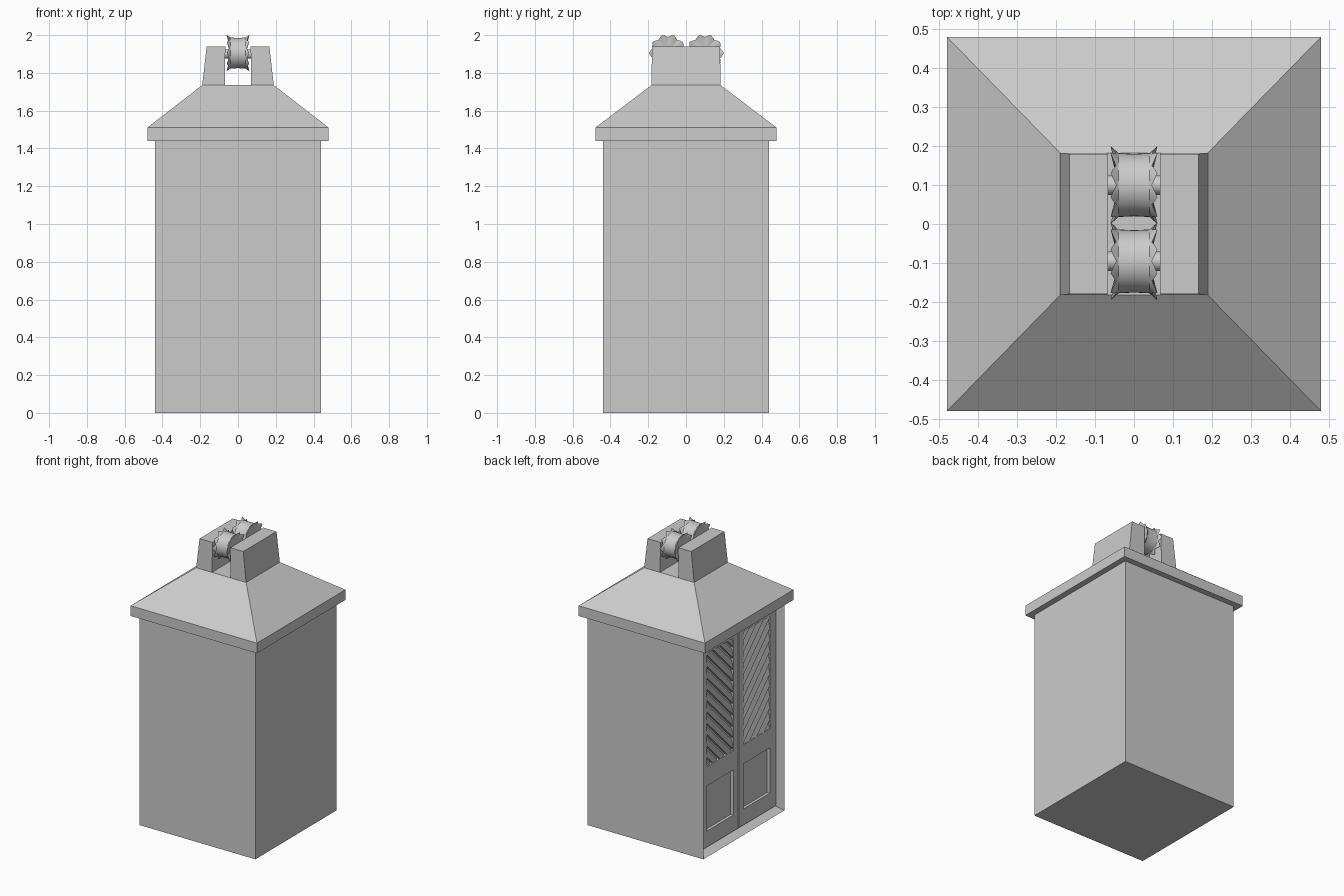
import bpy, bmesh, math
from mathutils import Vector, Matrix

if "Cube" in bpy.data.objects:
    bpy.data.objects.remove(bpy.data.objects["Cube"])


def finish(name, bm, smooth=False):
    bmesh.ops.recalc_face_normals(bm, faces=bm.faces)
    me = bpy.data.meshes.new(name)
    bm.to_mesh(me)
    bm.free()
    ob = bpy.data.objects.new(name, me)
    bpy.context.collection.objects.link(ob)
    if smooth:
        bpy.ops.object.select_all(action='DESELECT')
        ob.select_set(True)
        bpy.context.view_layer.objects.active = ob
        bpy.ops.object.shade_smooth_by_angle(angle=math.radians(32))
    return ob


def add_box(bm, lo, hi):
    lo, hi = Vector(lo), Vector(hi)
    m = Matrix.Translation((lo + hi) / 2) @ Matrix.Diagonal((*(hi - lo), 1))
    return bmesh.ops.create_cube(bm, size=1, matrix=m)["verts"]


def loft(bm, rings):
    loops = [[bm.verts.new(p) for p in r] for r in rings]
    for a, b in zip(loops, loops[1:]):
        for i in range(len(a)):
            j = (i + 1) % len(a)
            bm.faces.new((a[i], a[j], b[j], b[i]))
    bm.faces.new(loops[0][::-1])
    bm.faces.new(loops[-1])


def rect(x0, x1, y, z):
    return [(x0, -y, z), (x1, -y, z), (x1, y, z), (x0, y, z)]


def mirror(ob, axis):
    mod = ob.modifiers.new("mirror", 'MIRROR')
    mod.use_axis = [i == axis for i in range(3)]


# Cabinet body with the door opening sunk into the left side
bm = bmesh.new()
add_box(bm, (-.44, -.44, 0), (.44, .44, 1.44))
bm.normal_update()
side = min(bm.faces, key=lambda f: f.calc_center_median().x)
bmesh.ops.inset_region(bm, faces=[side], thickness=.035, use_even_offset=True)
for v in side.verts:
    v.co.x += .062
finish("cabinet_body", bm)

# Door frame: stiles and rails of one door, mirrored for the other
bm = bmesh.new()
for y0, y1, z0, z1 in [(.004, .055, .035, 1.405), (.34, .405, .035, 1.405),
                       (.055, .34, .035, .145), (.055, .34, .455, .586),
                       (.055, .34, 1.36, 1.405)]:
    add_box(bm, (-.398, y0, z0), (-.37, y1, z1))
mirror(finish("door_frames", bm), 1)

# Diagonal slats, trimmed to the upper door panel
bm = bmesh.new()
pitch = .078
for i in range(15):
    verts = add_box(bm, (-.006, -.4, -.022), (.006, .4, .022))
    m = (Matrix.Translation((-.387, .2, .46 + i * pitch))
         @ Matrix.Rotation(math.radians(45), 4, 'X')
         @ Matrix.Rotation(math.radians(16), 4, 'Y'))
    bmesh.ops.transform(bm, matrix=m, verts=verts)
for co, no in [((0, .055, 0), (0, -1, 0)), ((0, .34, 0), (0, 1, 0)),
               ((0, 0, .586), (0, 0, -1)), ((0, 0, 1.36), (0, 0, 1))]:
    bmesh.ops.bisect_plane(bm, geom=bm.verts[:] + bm.edges[:] + bm.faces[:],
                           plane_co=co, plane_no=no, clear_outer=True)
mirror(finish("door_slats", bm), 1)

# Hipped roof with straight eaves
bm = bmesh.new()
loft(bm, [rect(-.48, .48, .48, 1.44), rect(-.48, .48, .48, 1.51),
          rect(-.19, .19, .183, 1.735)])
finish("roof", bm)

# Tapered cheek blocks that carry the wheels
bm = bmesh.new()
loft(bm, [rect(.07, .19, .183, 1.73), rect(.067, .166, .18, 1.94)])
mirror(finish("wheel_bracket", bm), 0)

# Toothed wheels: smooth drum with flared pointed teeth on both rims
TEETH = 10


def wheel_ring(x_tip, r_tip, x_gap, r_gap, cy):
    pts = []
    for i in range(TEETH * 4):
        a = math.radians(90 + 18) + i * math.pi / (TEETH * 2)
        k = (1, .5, 0, .5)[i % 4]
        r = r_gap + (r_tip - r_gap) * k
        x = x_gap + (x_tip - x_gap) * k
        pts.append((x, cy + r * math.cos(a), 1.905 + r * math.sin(a)))
    return pts


for name, cy in (("front_wheel", -.096), ("back_wheel", .1)):
    bm = bmesh.new()
    loft(bm, [wheel_ring(s * a, ra, s * b, rb, cy) for s, a, ra, b, rb in (
        (-1, .046, .04, .046, .04), (-1, .06, .1, .046, .085),
        (-1, .04, .082, .04, .082), (1, 0, .08, 0, .08),
        (1, .04, .082, .04, .082), (1, .06, .1, .046, .085),
        (1, .046, .04, .046, .04))])
    finish(name, bm, True)
    # Axle between the brackets
    bm = bmesh.new()
    bmesh.ops.create_cone(bm, cap_ends=True, segments=16, radius1=.025,
                          radius2=.025, depth=.15,
                          matrix=Matrix.Translation((0, cy, 1.9))
                          @ Matrix.Rotation(math.pi / 2, 4, 'Y'))
    finish(name + "_axle", bm, True)
